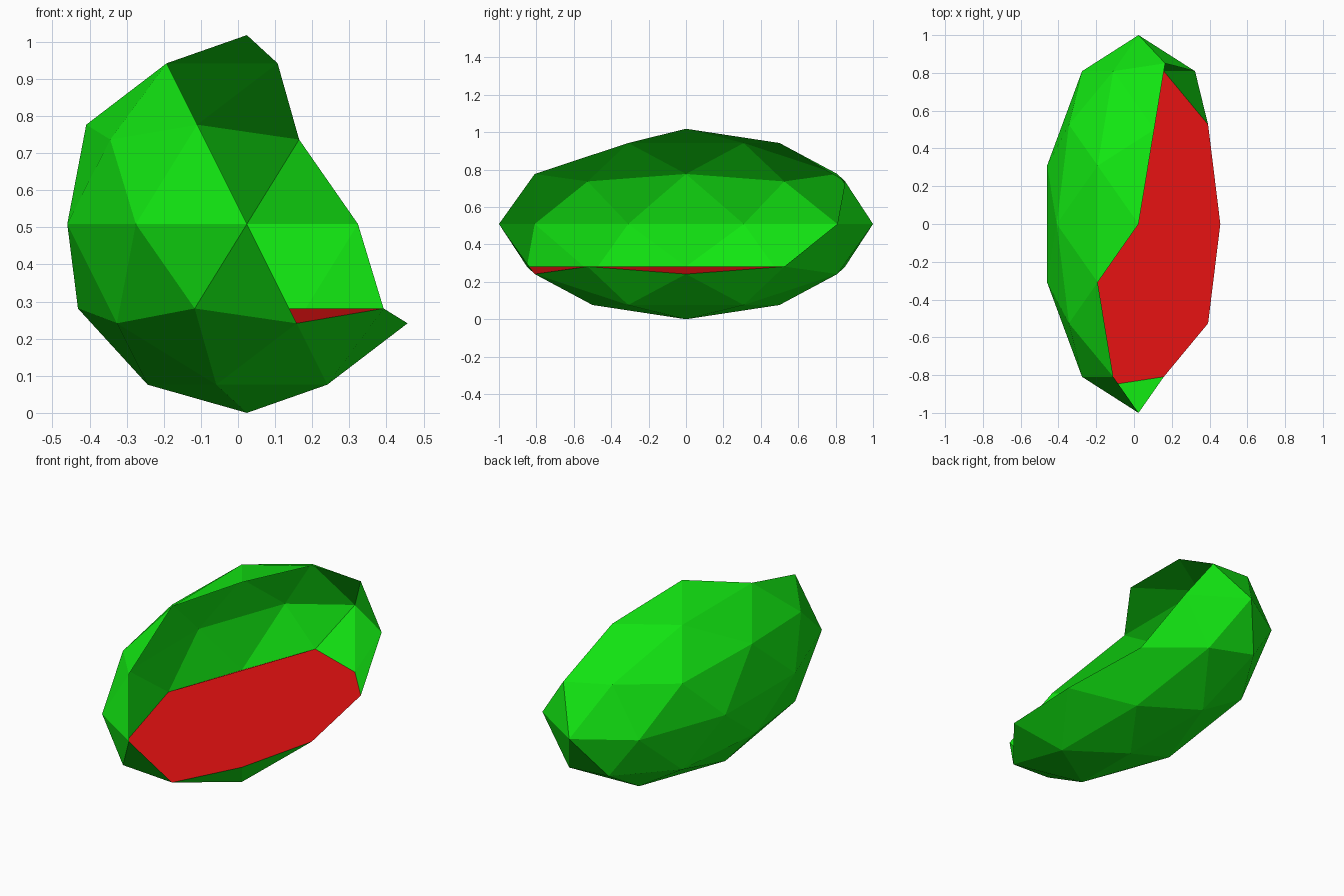
import bpy, bmesh, math
from mathutils import Matrix, Vector

cube = bpy.data.objects.get("Cube")
if cube:
    bpy.data.objects.remove(cube, do_unlink=True)


def make_material(name, colour):
    mat = bpy.data.materials.new(name)
    mat.use_nodes = True
    mat.diffuse_color = colour
    mat.node_tree.nodes["Principled BSDF"].inputs["Base Color"].default_value = colour
    return mat


def make_object(name, bm, mat):
    mesh = bpy.data.meshes.new(name)
    bm.to_mesh(mesh)
    bm.free()
    mesh.materials.append(mat)
    obj = bpy.data.objects.new(name, mesh)
    bpy.context.collection.objects.link(obj)
    return obj


# Stretch and placement shared by both parts
HALF = 0.509
place = Matrix.Translation((0.024, 0, HALF)) @ Matrix.Diagonal((HALF, 1, HALF, 1))

# Rind: low-poly ball with a bite taken out of one upper side
rind = bmesh.new()
bmesh.ops.create_icosphere(rind, subdivisions=2, radius=1)
ring = [v.co.copy() for v in rind.verts if -0.6 < v.co.z < -0.4]
bite = Vector((0.8, -0.35, 0.5))
bmesh.ops.delete(rind, geom=[v for v in rind.verts if v.co.dot(bite) > 0.59],
                 context='VERTS')
rind.transform(place)
make_object("rind", rind, make_material("green", (0.006, 0.8, 0.006, 1)))

# Flesh: one flat face closing the lower bowl of the rind
flesh = bmesh.new()
ring.sort(key=lambda p: math.atan2(p.y, p.x))
flesh.faces.new([flesh.verts.new(p) for p in ring])
flesh.transform(place)
flesh.normal_update()
make_object("flesh", flesh, make_material("red", (0.8, 0.006, 0.006, 1)))
